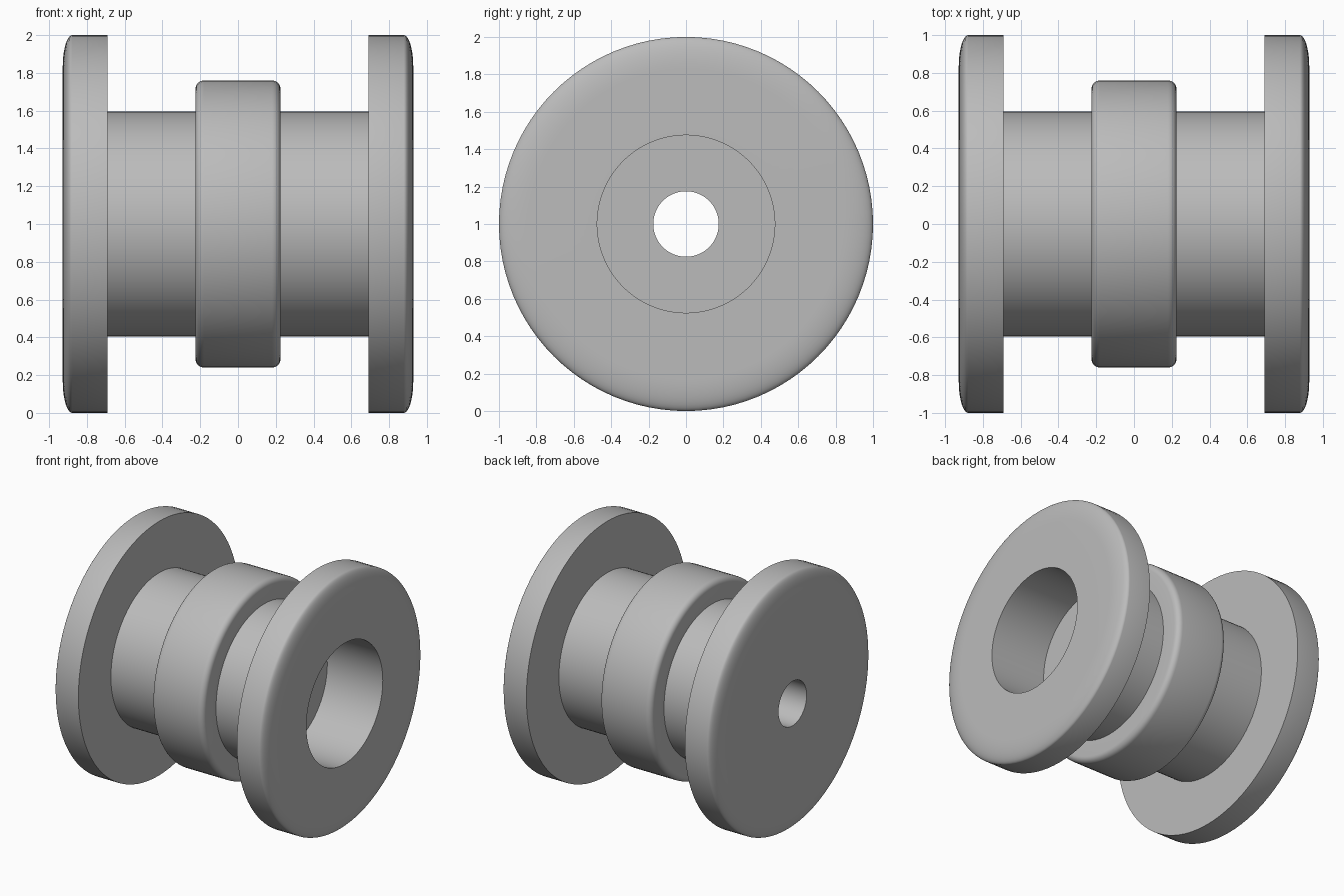
import bpy, bmesh, math
from mathutils import Vector

cube = bpy.data.objects.get("Cube")
if cube:
    bpy.data.objects.remove(cube)

SIDES = 96
END, FLANGE_IN, FLANGE_R = 0.928, 0.69, 1.0
SHAFT_R, RING_X, RING_R = 0.595, 0.225, 0.76
BORE_R, BORE_FLOOR, HOLE_R = 0.475, 0.445, 0.175

# Plain grey material
grey = bpy.data.materials.new("plain grey")
grey.use_nodes = True
colour = (0.5, 0.5, 0.5, 1)
grey.diffuse_color = colour
bsdf = grey.node_tree.nodes["Principled BSDF"]
bsdf.inputs["Base Color"].default_value = colour
bsdf.inputs["Roughness"].default_value = 0.6


def fillet(cx, cr, ax, ar, steps):
    """Quarter ellipse from the rim (r direction) round to the +x side."""
    return [(cx + ax * math.sin(t), cr + ar * math.cos(t))
            for t in (math.pi / 2 * i / steps for i in range(steps + 1))]


# Right half of the outer profile, from the ring out to the rounded flange face
half = fillet(RING_X - 0.045, RING_R - 0.045, 0.045, 0.045, 6)
half += [(RING_X, SHAFT_R), (FLANGE_IN, SHAFT_R), (FLANGE_IN, FLANGE_R)]
half += fillet(END - 0.05, FLANGE_R - 0.17, 0.05, 0.17, 10)

# Closed section: mirrored outside, then the counterbore and through hole
outer = [(-x, r) for x, r in reversed(half)] + half
inner = [(END, BORE_R), (BORE_FLOOR, BORE_R), (BORE_FLOOR, HOLE_R), (-END, HOLE_R)]
section = outer + inner

# Lathe the section about the x axis
bm = bmesh.new()
verts = [bm.verts.new((x, 0, 1 + r)) for x, r in section]
edges = [bm.edges.new((a, b)) for a, b in zip(verts, verts[1:] + verts[:1])]
bmesh.ops.spin(bm, geom=verts + edges, cent=Vector((0, 0, 1)), axis=Vector((1, 0, 0)),
               angle=math.tau, steps=SIDES)
bmesh.ops.remove_doubles(bm, verts=bm.verts, dist=1e-4)
bmesh.ops.recalc_face_normals(bm, faces=bm.faces)

mesh = bpy.data.meshes.new("flanged_spool")
bm.to_mesh(mesh)
bm.free()
mesh.materials.append(grey)
spool = bpy.data.objects.new("flanged_spool", mesh)
bpy.context.collection.objects.link(spool)

# Smooth curves, crisp corners
bpy.ops.object.select_all(action='DESELECT')
spool.select_set(True)
bpy.context.view_layer.objects.active = spool
bpy.ops.object.shade_smooth_by_angle(angle=math.radians(30))
